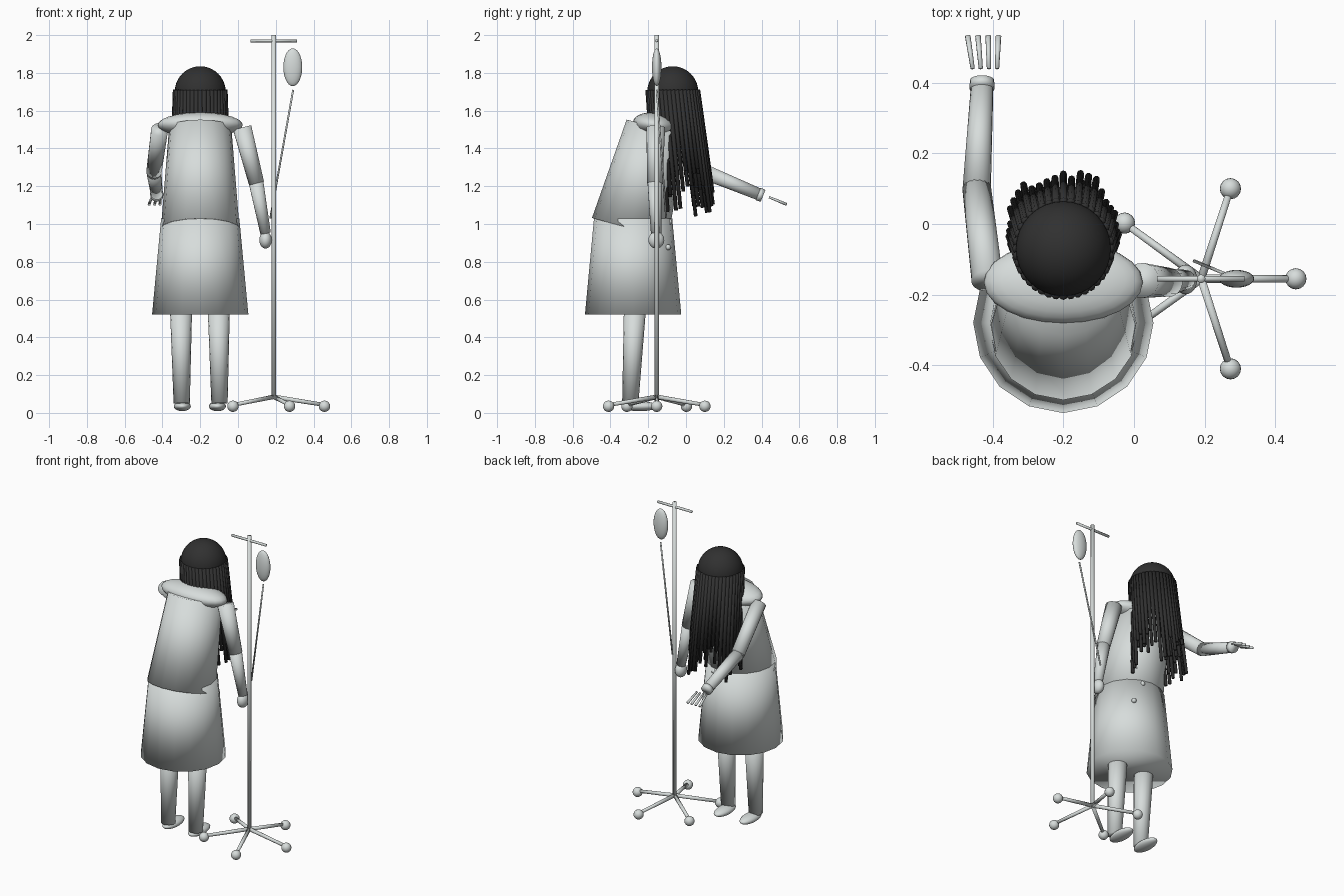
import bpy, bmesh, math, random
from mathutils import Vector, Matrix

cube = bpy.data.objects.get("Cube")
if cube:
    bpy.data.objects.remove(cube, do_unlink=True)
random.seed(4)


def material(name, rgb):
    m = bpy.data.materials.new(name)
    m.use_nodes = True
    m.diffuse_color = (*rgb, 1)
    m.node_tree.nodes["Principled BSDF"].inputs["Base Color"].default_value = (*rgb, 1)
    return m


PALE = material("pale grey", (0.68, 0.72, 0.71))
DARK = material("near black", (0.03, 0.03, 0.03))


def finish(name, bm, mat):
    mesh = bpy.data.meshes.new(name)
    bm.to_mesh(mesh)
    bm.free()
    for p in mesh.polygons:
        p.use_smooth = True
    mesh.materials.append(mat)
    obj = bpy.data.objects.new(name, mesh)
    bpy.context.collection.objects.link(obj)
    return obj


def add_rod(bm, a, b, r1, r2, sides):
    """Capped tapered cylinder from a to b."""
    a, b = Vector(a), Vector(b)
    d = b - a
    # yaw-free rotation keeps the first corner on the x axis
    rot = Vector((0, 0, 1)).rotation_difference(d.normalized()).to_matrix().to_4x4()
    bmesh.ops.create_cone(bm, cap_ends=True, segments=sides, radius1=r1, radius2=r2,
                          depth=d.length, matrix=Matrix.Translation((a + b) / 2) @ rot)


def rod(name, a, b, r1, r2=None, sides=16, mat=PALE):
    bm = bmesh.new()
    add_rod(bm, a, b, r1, r1 if r2 is None else r2, sides)
    return finish(name, bm, mat)


def ball(name, centre, radii, mat=PALE, u=24, v=14, tilt=0):
    bm = bmesh.new()
    m = Matrix.Translation(centre) @ Matrix.Rotation(tilt, 4, 'X') @ Matrix.Diagonal((*radii, 1))
    bmesh.ops.create_uvsphere(bm, u_segments=u, v_segments=v, radius=1, matrix=m)
    return finish(name, bm, mat)


BX = -0.2  # body centre line

# Gown: flared skirt, leaning torso, shoulder yoke
rod("skirt", (BX, -0.28, 0.52), (BX, -0.28, 1.03), 0.255, 0.207)
rod("torso", (BX, -0.297, 0.978), (BX, -0.155, 1.51), 0.208, 0.165)
ball("shoulders", (BX, -0.165, 1.525), (0.225, 0.117, 0.064), tilt=math.radians(-8))
for i, pos in enumerate([(-0.08, -0.095, 0.877), (-0.14, -0.088, 1.01)]):
    ball(f"gown_button_{i + 1}", pos, (0.015,) * 3, u=12, v=8)

# Legs and feet
for side, x in (("right", -0.302), ("left", -0.102)):
    rod(side + "_leg", (x + 0.004, -0.295, 0.05), (x, -0.268, 0.6), 0.043, 0.06)
    ball(side + "_foot", (x + (0.007 if side == "right" else -0.007), -0.245, 0.035),
         (0.045, 0.095, 0.026))

# Right arm reaching out
elbow, wrist = (-0.445, 0.1, 1.275), (-0.43, 0.385, 1.158)
rod("right_upper_arm", (-0.415, -0.16, 1.5), elbow, 0.045, 0.041)
ball("right_elbow", elbow, (0.04,) * 3)
rod("right_forearm", elbow, wrist, 0.04, 0.032)
rod("right_palm", (-0.43, 0.383, 1.159), (-0.43, 0.408, 1.149), 0.036, 0.034)
for i in range(4):
    s = i - 1.5
    rod(f"right_finger_{i + 1}", (-0.422 + s * 0.023, 0.44, 1.142),
        (-0.427 + s * 0.029, 0.532, 1.104), 0.006, 0.008, 8)

# Left arm hanging down to the stand
rod("left_upper_arm", (0.022, -0.16, 1.51), (0.098, -0.165, 1.215), 0.05, 0.041)
rod("left_forearm", (0.093, -0.165, 1.235), (0.146, -0.158, 0.95), 0.04, 0.028)
ball("left_hand", (0.146, -0.157, 0.915), (0.033, 0.042, 0.045))

# Hair: domed crown and long strands sweeping back
HY, HZ = -0.07, 1.7
ball("hair_crown", (BX, HY, HZ), (0.135,) * 3, DARK, 32, 20)
bm = bmesh.new()
for count, r_top, r_end in ((40, 0.132, 0.16), (32, 0.115, 0.135)):
    for i in range(count):
        a = math.tau * i / count
        c, s = math.cos(a), math.sin(a)
        length = random.uniform(0.4, 0.67)
        t = length / 0.67
        r = r_top + (r_end - r_top) * t
        add_rod(bm, (BX + r_top * c, HY + r_top * s, HZ + 0.01),
                (BX + r * c, HY + 0.07 * t + r * s, HZ + 0.01 - length), 0.013, 0.01, 8)
finish("hair_strands", bm, DARK)

# Drip stand: pole, crossbar, five-legged base with castors
SX, SY = 0.19, -0.155
rod("stand_pole", (SX, SY, 0.08), (SX, SY, 2.0), 0.012)
rod("stand_crossbar", (SX - 0.125, SY, 1.97), (SX + 0.122, SY, 1.97), 0.008, sides=12)
for i in range(5):
    a = math.tau * i / 5
    end = (SX + 0.268 * math.cos(a), SY + 0.268 * math.sin(a), 0.042)
    rod(f"stand_leg_{i + 1}", (SX, SY, 0.085), end, 0.012, 0.01, 12)
    ball(f"castor_{i + 1}", (end[0], end[1], 0.035), (0.03,) * 3, u=16, v=10)

# Fluid bag and tube
ball("fluid_bag", (0.29, SY, 1.83), (0.05, 0.025, 0.1))
rod("drip_tube", (0.292, SY, 1.71), (0.171, -0.105, 1.03), 0.005, sides=8)
